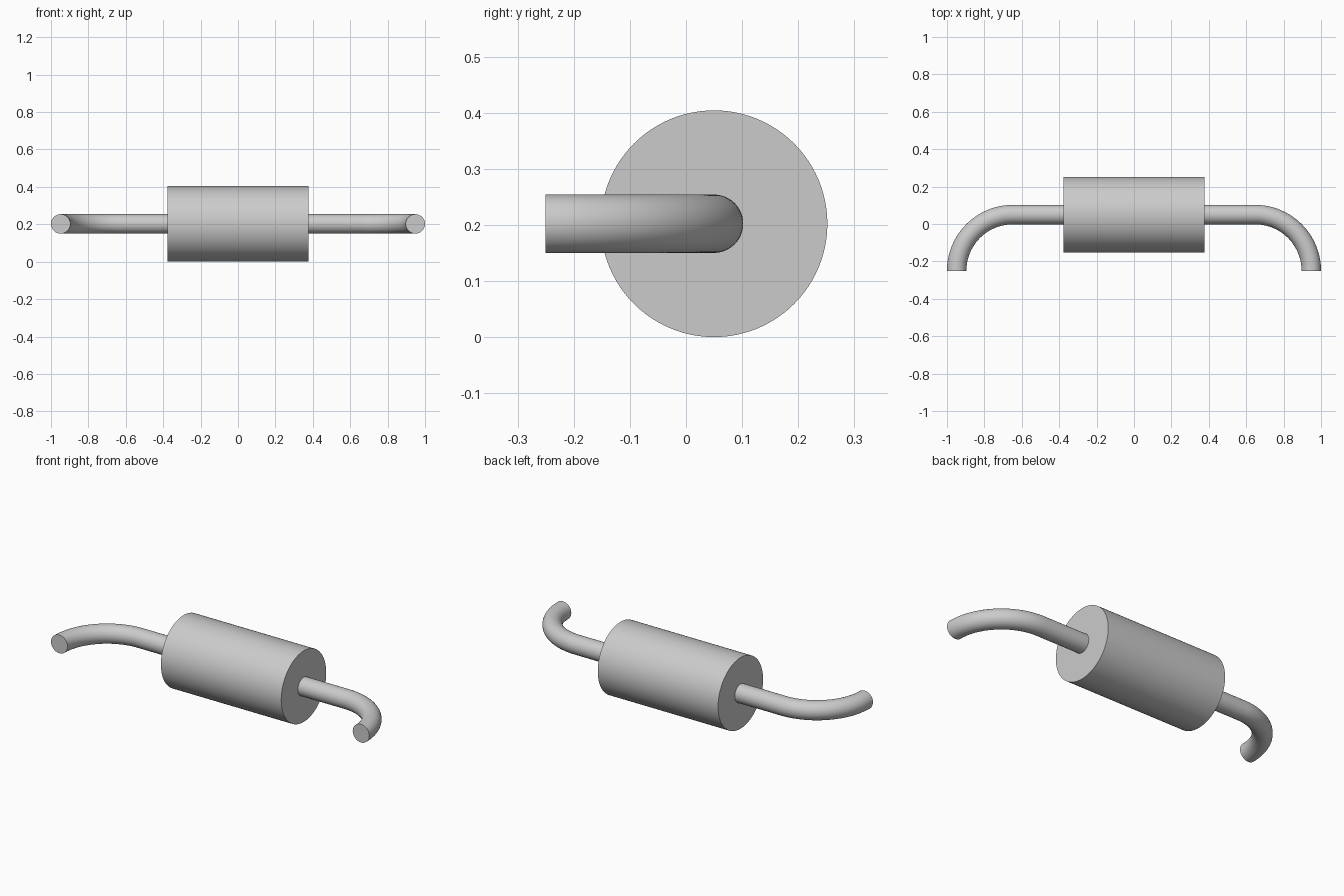
import bpy
import math
from mathutils import Vector

cube = bpy.data.objects.get("Cube")
if cube:
    bpy.data.objects.remove(cube, do_unlink=True)

AXIS_Y, AXIS_Z = 0.05, 0.202
BODY_R, BODY_HALF = 0.202, 0.378
PIPE_R, BEND_R = 0.052, 0.3

metal = bpy.data.materials.new("grey metal")
metal.use_nodes = True
grey = (0.6, 0.6, 0.6, 1)
metal.diffuse_color = grey
metal.node_tree.nodes["Principled BSDF"].inputs["Base Color"].default_value = grey


def finish(obj, name):
    obj.name = name
    obj.data.materials.append(metal)
    bpy.ops.object.select_all(action="DESELECT")
    obj.select_set(True)
    bpy.context.view_layer.objects.active = obj
    bpy.ops.object.shade_smooth_by_angle(angle=math.radians(30))


def pipe(name, side):
    # Straight run out of the canister, then a quarter bend to the front
    bend_x = 1 - PIPE_R - BEND_R
    path = [Vector((side * BODY_HALF, AXIS_Y, AXIS_Z))]
    steps = 32
    for i in range(steps + 1):
        a = math.pi / 2 * i / steps
        path.append(Vector((side * (bend_x + BEND_R * math.sin(a)),
                            AXIS_Y - BEND_R * (1 - math.cos(a)), AXIS_Z)))
    # Round section swept along the path, with flat end caps
    sides = 48
    verts, faces = [], []
    for i in range(len(path)):
        a = math.pi / 2 * max(i - 1, 0) / steps
        out = Vector((side * math.sin(a), math.cos(a), 0))
        for j in range(sides):
            t = math.tau * j / sides
            verts.append(path[i] + PIPE_R * (out * math.cos(t) + Vector((0, 0, math.sin(t)))))
    for i in range(len(path) - 1):
        for j in range(sides):
            k = (j + 1) % sides
            quad = [i * sides + j, i * sides + k, (i + 1) * sides + k, (i + 1) * sides + j]
            faces.append(quad if side < 0 else quad[::-1])
    last = (len(path) - 1) * sides
    near, far = list(range(sides)), list(range(last, last + sides))
    faces += [near[::-1], far] if side < 0 else [near, far[::-1]]
    mesh = bpy.data.meshes.new(name)
    mesh.from_pydata(verts, [], faces)
    obj = bpy.data.objects.new(name, mesh)
    bpy.context.collection.objects.link(obj)
    finish(obj, name)


# Canister body
bpy.ops.mesh.primitive_cylinder_add(vertices=96, radius=BODY_R, depth=2 * BODY_HALF,
                                    location=(0, AXIS_Y, AXIS_Z), rotation=(0, math.pi / 2, 0))
finish(bpy.context.object, "canister")

# Bent pipes on both ends
pipe("left_pipe", 1)
pipe("right_pipe", -1)
